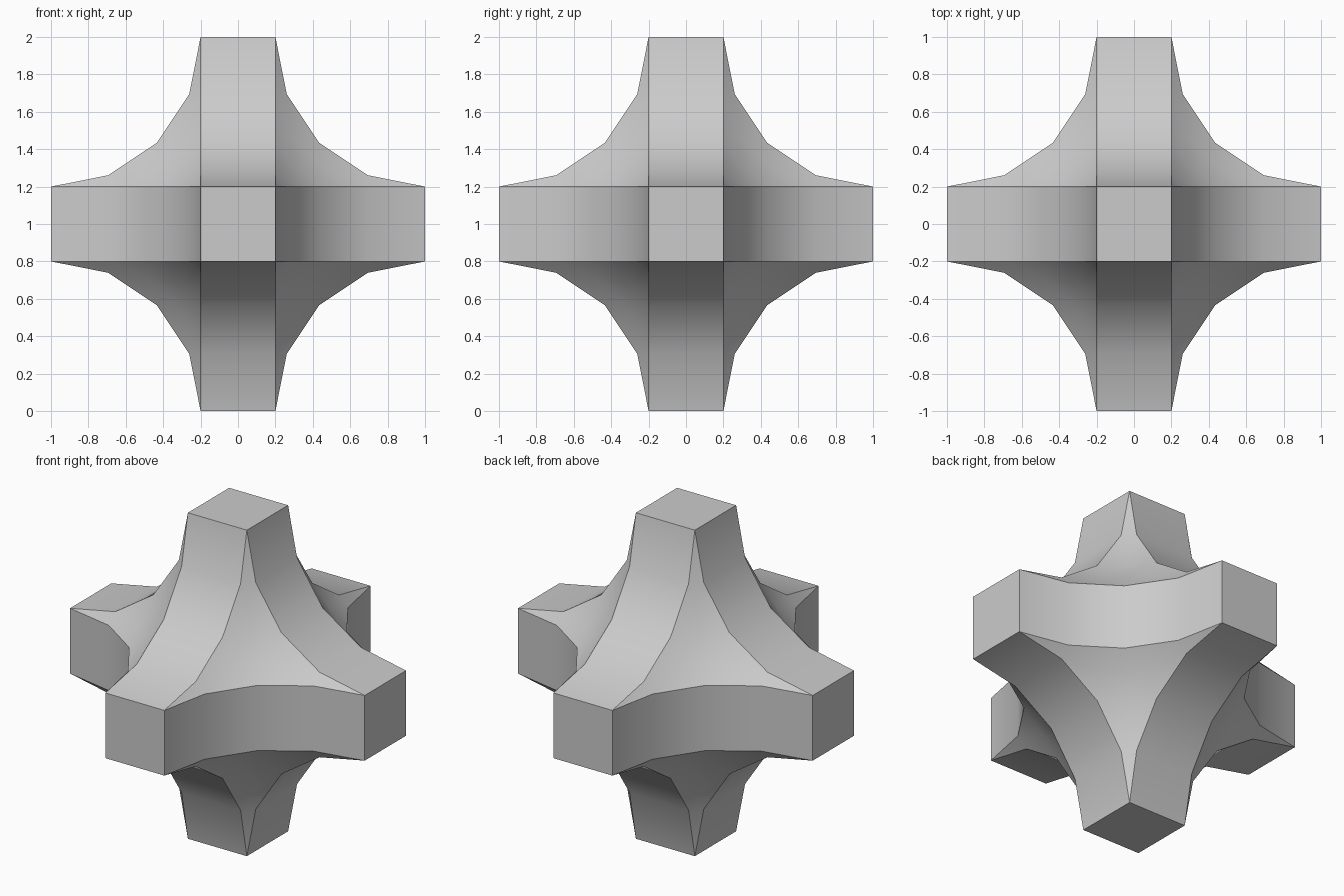
import bpy, bmesh, math
from itertools import product
from mathutils import Vector

if "Cube" in bpy.data.objects:
    bpy.data.objects.remove(bpy.data.objects["Cube"])

R = 0.8      # radius of the concave scoops
N = 4        # segments along each scoop


def scoop_point(bary):
    """Point of the positive-octant scoop, a patch of a sphere centred on (1, 1, 1)."""
    d = Vector([R * math.cos(math.pi / 2 * b / N) for b in bary])
    d = d.normalized() * R * math.sqrt(2)
    return Vector((1, 1, 1)) - d


bm = bmesh.new()
grid = {}

# Corner scoops: one triangular patch per octant
for s in product((1, -1), repeat=3):
    for i in range(N + 1):
        for j in range(N + 1 - i):
            b = (i, j, N - i - j)
            p = scoop_point(b)
            grid[s, b] = bm.verts.new([s[k] * p[k] for k in range(3)])
    for i in range(N):
        for j in range(N - i):
            k = N - i - j
            bm.faces.new([grid[s, b] for b in ((i, j, k), (i + 1, j, k - 1), (i, j + 1, k - 1))])
            if k > 1:
                bm.faces.new([grid[s, b] for b in
                              ((i + 1, j, k - 1), (i + 1, j + 1, k - 2), (i, j + 1, k - 1))])


def place(axis, a, b, c):
    """Triple with a on the given axis and b, c on the next two."""
    t = [0, 0, 0]
    t[axis], t[(axis + 1) % 3], t[(axis + 2) % 3] = a, b, c
    return tuple(t)


for axis in range(3):
    # Curved bands joining neighbouring arms
    for u, v in product((1, -1), repeat=2):
        pos, neg = place(axis, 1, u, v), place(axis, -1, u, v)
        for n in range(N):
            b0, b1 = place(axis, 0, n, N - n), place(axis, 0, n + 1, N - n - 1)
            bm.faces.new([grid[pos, b0], grid[pos, b1], grid[neg, b1], grid[neg, b0]])
    # Square arm ends
    tip = place(axis, N, 0, 0)
    for a in (1, -1):
        bm.faces.new([grid[place(axis, a, u, v), tip]
                      for u, v in ((1, 1), (-1, 1), (-1, -1), (1, -1))])

bmesh.ops.recalc_face_normals(bm, faces=bm.faces[:])

# Shade smooth, keeping the band borders and arm ends crisp
for f in bm.faces:
    f.smooth = True
for e in bm.edges:
    if e.calc_face_angle(0) > math.radians(33):
        e.smooth = False

mesh = bpy.data.meshes.new("six_arm_block")
bm.to_mesh(mesh)
bm.free()
block = bpy.data.objects.new("six_arm_block", mesh)
block.location.z = 1
bpy.context.collection.objects.link(block)
